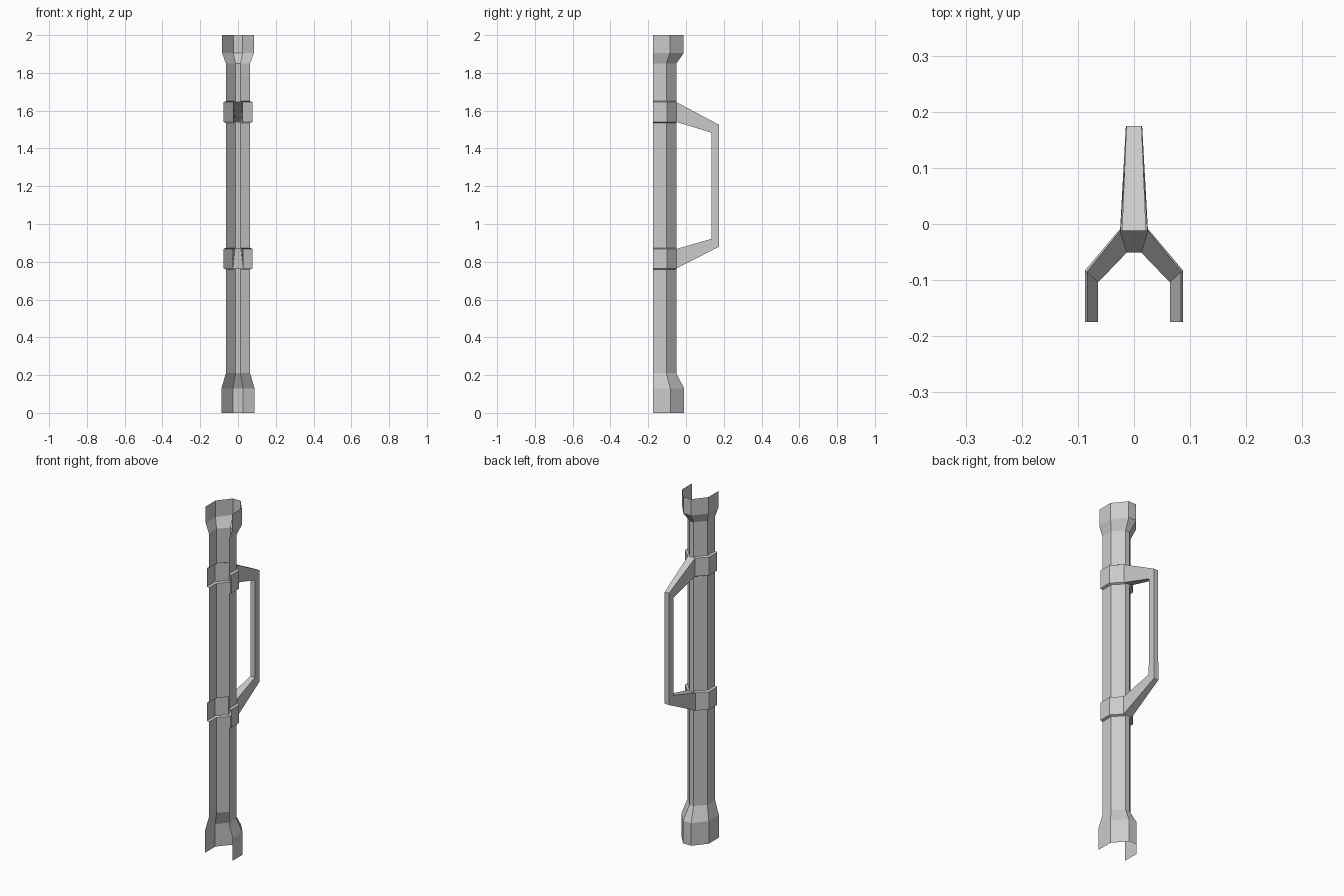
import bpy

if "Cube" in bpy.data.objects:
    bpy.data.objects.remove(bpy.data.objects["Cube"], do_unlink=True)

grey = bpy.data.materials.new("light_grey")
grey.use_nodes = True
colour = (0.6, 0.6, 0.6, 1)
grey.diffuse_color = colour
grey.node_tree.nodes["Principled BSDF"].inputs["Base Color"].default_value = colour

FRONT = -0.175


def add_object(name, verts, faces):
    mesh = bpy.data.meshes.new(name)
    mesh.from_pydata(verts, [], faces)
    mesh.materials.append(grey)
    obj = bpy.data.objects.new(name, mesh)
    bpy.context.collection.objects.link(obj)
    return obj


def half_section(wide, corner_y, narrow, back_y):
    """Open five-sided channel section, from the left edge round the back."""
    side = [(wide, FRONT), (wide, corner_y), (narrow, back_y)]
    return side + [(-x, y) for x, y in reversed(side)]


pipe = half_section(0.064, -0.104, 0.013, -0.051)
foot = half_section(0.0875, -0.083, 0.026, -0.01)
head = half_section(0.084, -0.085, 0.025, -0.012)
low_band = half_section(0.077, -0.101, 0.027, -0.05)
high_band = half_section(0.077, -0.101, 0.023, -0.05)

# Channel: open pipe with flared ends and two raised bands
levels = [
    (0, foot), (0.13, foot), (0.21, pipe),
    (0.76, pipe), (0.765, low_band), (0.868, low_band), (0.873, pipe),
    (1.535, pipe), (1.54, high_band), (1.645, high_band), (1.65, pipe),
    (1.85, pipe), (1.905, head), (2, head),
]
verts = [(x, y, z) for z, section in levels for x, y in section]
n = len(pipe)
faces = []
for i in range(len(levels) - 1):
    is_band = levels[i][1] is levels[i + 1][1] and levels[i][1] in (low_band, high_band)
    for j in range(n - 1):
        if is_band and j == n // 2 - 1:
            continue  # the hollow handle opens into the band here
        a = i * n + j
        faces.append((a, a + 1, a + n + 1, a + n))
add_object("channel_pipe", verts, faces)

# Handle: hollow four-sided tube from the upper band to the lower band
# (half width, outer y, outer z, inner y, inner z)
stations = [
    (0.023, -0.05, 1.645, -0.05, 1.54),
    (0.0135, 0.175, 1.525, 0.134, 1.484),
    (0.0145, 0.175, 0.88, 0.134, 0.921),
    (0.027, -0.05, 0.765, -0.05, 0.868),
]
verts, faces = [], []
for w, oy, oz, iy, iz in stations:
    verts += [(w, oy, oz), (-w, oy, oz), (-w, iy, iz), (w, iy, iz)]
for i in range(len(stations) - 1):
    for j in range(4):
        a, b = i * 4 + j, i * 4 + (j + 1) % 4
        faces.append((a, a + 4, b + 4, b))
add_object("handle", verts, faces)
